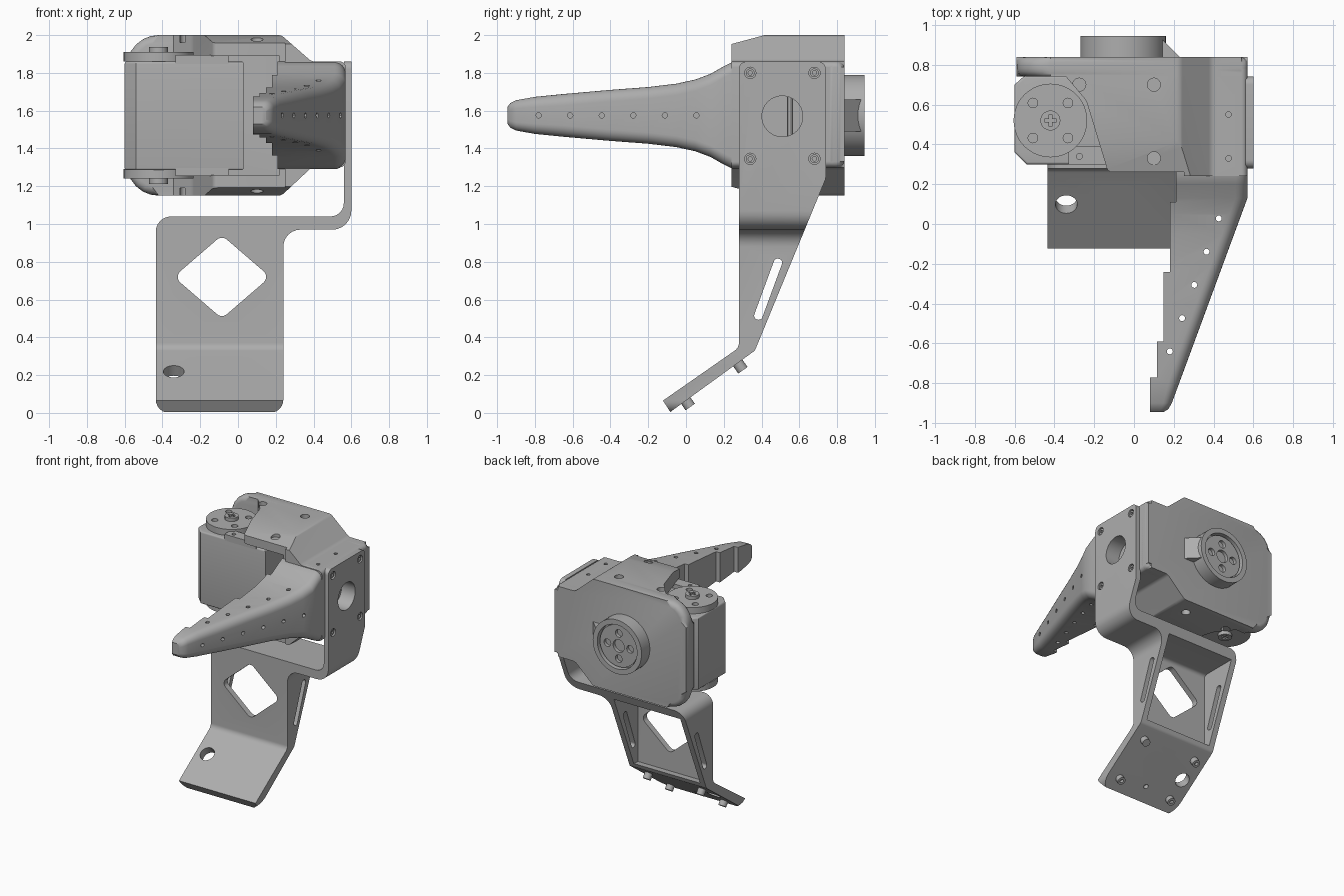
import bpy, bmesh, math
from mathutils import Vector

if "Cube" in bpy.data.objects:
    bpy.data.objects.remove(bpy.data.objects["Cube"], do_unlink=True)

grey = bpy.data.materials.new("plain_grey")
grey.use_nodes = True
grey.diffuse_color = (0.42, 0.42, 0.42, 1)
grey.node_tree.nodes["Principled BSDF"].inputs["Base Color"].default_value = grey.diffuse_color
MID = 1.575  # mirror height of the upper assembly


def finish(name, bm):
    bmesh.ops.recalc_face_normals(bm, faces=bm.faces)
    mesh = bpy.data.meshes.new(name)
    bm.to_mesh(mesh)
    bm.free()
    mesh.materials.append(grey)
    obj = bpy.data.objects.new(name, mesh)
    bpy.context.collection.objects.link(obj)
    return obj


def rounded(points, steps=6):
    """Fillet each (u, v, radius) corner with an exact arc."""
    out = []
    for i, p in enumerate(points):
        c = Vector(p[:2])
        if len(p) < 3:
            out.append(c)
            continue
        a = (Vector(points[i - 1][:2]) - c).normalized()
        b = (Vector(points[(i + 1) % len(points)][:2]) - c).normalized()
        half = a.angle(b) / 2
        t, w = p[2] / math.tan(half), math.sin(half)
        for k in range(steps + 1):
            s = k / steps
            wa, wc, wb = (1 - s) ** 2, 2 * s * (1 - s) * w, s * s
            out.append((wa * (c + a * t) + wc * c + wb * (c + b * t)) / (wa + wc + wb))
    return out


def prism(name, points, axis, lo, hi, bevel=0):
    place = {"x": lambda u, v, d: (d, u, v), "y": lambda u, v, d: (u, d, v),
             "z": lambda u, v, d: (u, v, d)}[axis]
    bm = bmesh.new()
    pts = rounded(points)
    ends = [[bm.verts.new(place(p[0], p[1], d)) for p in pts] for d in (lo, hi)]
    caps = [bm.faces.new(e) for e in ends]
    for i in range(len(pts)):
        j = i - 1
        bm.faces.new((ends[0][j], ends[0][i], ends[1][i], ends[1][j]))
    if bevel:
        bmesh.ops.bevel(bm, geom=[e for f in caps for e in f.edges], offset=bevel,
                        segments=4, profile=0.5, affect="EDGES")
    return finish(name, bm)


def box(name, x, y, z):
    return prism(name, [(x[0], y[0]), (x[1], y[0]), (x[1], y[1]), (x[0], y[1])], "z", *z)


def cyl(name, start, end, r, sides=32):
    a, b = Vector(start), Vector(end)
    bm = bmesh.new()
    bmesh.ops.create_cone(bm, cap_ends=True, segments=sides, radius1=r, radius2=r, depth=(b - a).length)
    rot = Vector((0, 0, 1)).rotation_difference(b - a)
    for v in bm.verts:
        v.co = rot @ v.co + (a + b) / 2
    return finish(name, bm)


def combine(obj, tools, mode="DIFFERENCE"):
    bpy.context.view_layer.objects.active = obj
    for tool in tools:
        m = obj.modifiers.new("shape", "BOOLEAN")
        m.operation, m.object, m.solver = mode, tool, "EXACT"
        bpy.ops.object.modifier_apply(modifier=m.name)
        bpy.data.objects.remove(tool, do_unlink=True)
    return obj


# Gripper housing: front outline, trimmed from above and from the side
outline = [(-0.59, 1.15, 0.17), (0.23, 1.15, 0.05), (0.39, 1.3, 0.05), (0.57, 1.3, 0.03),
           (0.57, 1.86, 0.03), (0.39, 1.86, 0.05), (0.23, 2.0, 0.05), (-0.59, 2.0, 0.17)]
plate = prism("back_plate", outline, "y", 0.74, 0.84, 0.04)
shell = prism("housing_shell", outline, "y", 0.24, 0.8)
combine(shell, [
    prism("plan", [(-0.37, 0.9), (-0.35, 0.75), (-0.24, 0.62, 0.1), (-0.13, 0.26, 0.03),
                   (0.25, 0.26), (0.25, 0.2), (0.7, 0.2), (0.7, 0.9)], "z", 1, 2.2),
    prism("side", [(0.23, 1.2), (0.42, 1.149), (0.9, 1.149), (0.9, 2.001), (0.42, 2.001),
                   (0.23, 1.95)], "x", -1, 1)], "INTERSECT")
combine(shell, [box("cavity", (-0.8, 0.22), (0, 0.745), (1.26, 1.89))])

# Screw pockets on the housing, top and bottom
pockets = [cyl("pocket", (x, y, z - 0.04), (x, y, z + 0.04), 0.033, 20)
           for x, y in ((-0.275, 0.7), (0.1, 0.7), (0.1, 0.33)) for z in (1.15, 2.0)]
pockets += [cyl("pin_hole", (0.475, y, 1.2), (0.475, y, 1.95), 0.014, 12) for y in (0.33, 0.55)]
pockets.append(cyl("side_recess", (0.48, 0.51, 1.57), (0.7, 0.51, 1.57), 0.108))
combine(shell, pockets)

# Fixed jaw: lofted sections with a rounded outer side
bm = bmesh.new()
rings = []
for y, h in ((-0.945, 0.045), (-0.93, 0.065), (-0.9, 0.08), (-0.8, 0.098), (-0.65, 0.113), (-0.4, 0.135),
             (-0.2, 0.15), (-0.05, 0.168), (0.05, 0.19), (0.13, 0.22), (0.2, 0.26), (0.25, 0.285), (0.3, 0.285)):
    xo = min(0.57, 0.57 + (y - 0.13) * 0.369)
    if y < -0.9:
        xo -= 0.025 if y < -0.94 else 0.006
    r = min(0.06, h * 0.55)
    sec = rounded([(0.08, MID - h), (xo, MID - h, r), (xo, MID + h, r), (0.08, MID + h)])
    rings.append([bm.verts.new((p.x, y, p.y)) for p in sec])
for a, b in zip(rings, rings[1:]):
    for i in range(len(a)):
        bm.faces.new((a[i - 1], a[i], b[i], b[i - 1]))
bm.faces.new(rings[0])
bm.faces.new(rings[-1])
jaw = finish("fixed_jaw", bm)
# Stepped grip face, then the rows of small holes
cuts = [prism("steps", [(0, 0.4), (0, -0.77), (0.115, -0.77), (0.115, -0.59), (0.148, -0.59),
                        (0.148, -0.24), (0.18, -0.24), (0.18, 0.11), (0.21, 0.11), (0.21, 0.4)], "z", 1, 2.2)]
for i in range(5):
    y = -0.64 + i * 0.167
    x = 0.18 + i * 0.0615
    cuts.append(cyl("dot", (x, y, 1.2), (x, y, 2), 0.015, 12))
for i in range(6):
    y = -0.78 + i * 0.167
    x = 0.57 + (y - 0.13) * 0.369
    cuts.append(cyl("dot", (x - 0.05, y, MID), (x + 0.05, y, MID), 0.014, 12))
combine(jaw, cuts)

# Finger motor with an output disc on each end
motor = prism("motor_body", [(-0.54, 0.3), (0.03, 0.3), (0.03, 0.745), (-0.55, 0.745), (-0.6, 0.7),
                             (-0.6, 0.36)], "z", 1.285, 1.86, 0.012)
cx, cy = -0.42, 0.52
for side, s in (("upper", 1), ("lower", -1)):
    def at(x, y, h):
        return (x, y, MID + s * h)
    disc = cyl(side + "_motor_disc", at(cx, cy, 0.285), at(cx, cy, 0.335), 0.185, 48)
    combine(disc, [cyl("hole", at(cx + i * 0.088, cy + j * 0.088, 0.3), at(cx + i * 0.088, cy + j * 0.088, 0.4), 0.024, 20)
                   for i in (-1, 1) for j in (-1, 1)])
    hub = cyl(side + "_disc_hub", at(cx, cy, 0.33), at(cx, cy, 0.362), 0.05)
    zs = sorted((MID + s * 0.35, MID + s * 0.4))
    combine(hub, [box("slot", (cx - a, cx + a), (cy - b, cy + b), zs) for a, b in ((0.03, 0.008), (0.008, 0.03))])
    zs = sorted((MID + s * 0.27, MID + s * 0.32))
    tab = box(side + "_motor_tab", (-0.33, -0.05), (0.3, 0.39), zs)
    combine(tab, [cyl("hole", at(-0.275, 0.34, 0.3), at(-0.275, 0.34, 0.4), 0.015, 12)])

# Wrist coupling on the back
wx = -0.055
ring = cyl("wrist_ring", (wx, 0.82, MID), (wx, 0.945, MID), 0.215, 48)
combine(ring, [cyl("recess", (wx, 0.9, MID), (wx, 1, MID), 0.175, 48)])
face = cyl("wrist_disc", (wx, 0.88, MID), (wx, 0.925, MID), 0.165, 48)
combine(face, [cyl("hole", (wx + i, 0.89, MID + j), (wx + i, 1, MID + j), r, 20)
               for i, j, r in ((0, 0, 0.05), (0.1, 0, 0.03), (-0.1, 0, 0.03), (0, 0.1, 0.03), (0, -0.1, 0.03))])
prism("wrist_block", [(0.125, 0.82), (0.25, 0.82), (0.23, 0.84), (0.14, 0.93), (0.125, 0.93)], "z", 1.49, 1.66)

# Sensor bracket: side outline crossed with front outline
bracket = prism("sensor_bracket", [
    (0.28, 1.86, 0.04), (0.74, 1.86, 0.04), (0.74, 1.24, 0.05), (0.365, 0.33, 0.04), (-0.083, 0.005),
    (-0.122, 0.065), (0.28, 0.345, 0.05)], "x", -0.5, 0.7)
combine(bracket, [prism("front", [
    (0.6, 1.9), (0.56, 1.9), (0.56, 1.04, 0.07), (-0.435, 1.04, 0.08), (-0.435, 0.0, 0.07),
    (0.24, 0.0, 0.07), (0.24, 0.97, 0.09), (0.6, 0.97, 0.1)], "y", -0.3, 0.9)], "INTERSECT")
combine(bracket, [
    prism("pocket", [(0.325, 0.97, 0.03), (0.9, 0.97), (0.9, 0.4), (0.325, 0.36)], "x", -0.39, 0.195),
    prism("window", [(-0.34, 0.72, 0.04), (-0.085, 0.5, 0.04), (0.17, 0.72, 0.04), (-0.085, 0.94, 0.04)], "y", 0.2, 0.4),
    prism("slot", [(0.515, 0.807, 0.02), (0.473, 0.823, 0.02), (0.355, 0.503, 0.02), (0.397, 0.487, 0.02)], "x", -0.6, 0.4),
    cyl("side_hole", (0.5, 0.51, 1.57), (0.7, 0.51, 1.57), 0.108)])

# Screws in the side plate
for y in (0.34, 0.68):
    for z in (1.345, 1.8):
        combine(bracket, [cyl("screw_hole", (0.575, y, z), (0.7, y, z), 0.03, 20)])
        screw = cyl("plate_screw", (0.565, y, z), (0.593, y, z), 0.023, 20)
        combine(screw, [cyl("socket", (0.58, y, z), (0.7, y, z), 0.012, 6)])

# Foot holes and mounting pins, square to the sloping foot
along, down = Vector((0, 0.82, 0.572)), Vector((0, 0.572, -0.82))
centre = Vector((-0.1, 0.1, 0.217))
for dx, d, r in ((0, 0, 0.108), (-0.24, 0, 0.055), (0, 0.15, 0.018), (0, -0.15, 0.018)):
    p = centre + Vector((dx, 0, 0)) + along * d
    combine(bracket, [cyl("foot_hole", p + down * (-0.1 if d == 0 else 0.03), p + down * 0.12, r)])
for dx in (-0.235, 0.235):
    for d in (-0.17, 0.17):
        p = centre + Vector((dx, 0, 0)) + along * d
        pin = cyl("foot_pin", p + down * 0.05, p + down * 0.108, 0.03, 24)
        combine(pin, [cyl("bore", p + down * 0.08, p + down * 0.2, 0.014, 12)])

# Smooth curved faces, keep edges crisp
bpy.ops.object.select_all(action="DESELECT")
for obj in bpy.context.scene.objects:
    if obj.type == "MESH" and grey.name in obj.data.materials:
        obj.select_set(True)
        bpy.context.view_layer.objects.active = obj
bpy.ops.object.shade_smooth_by_angle(angle=math.radians(30))
